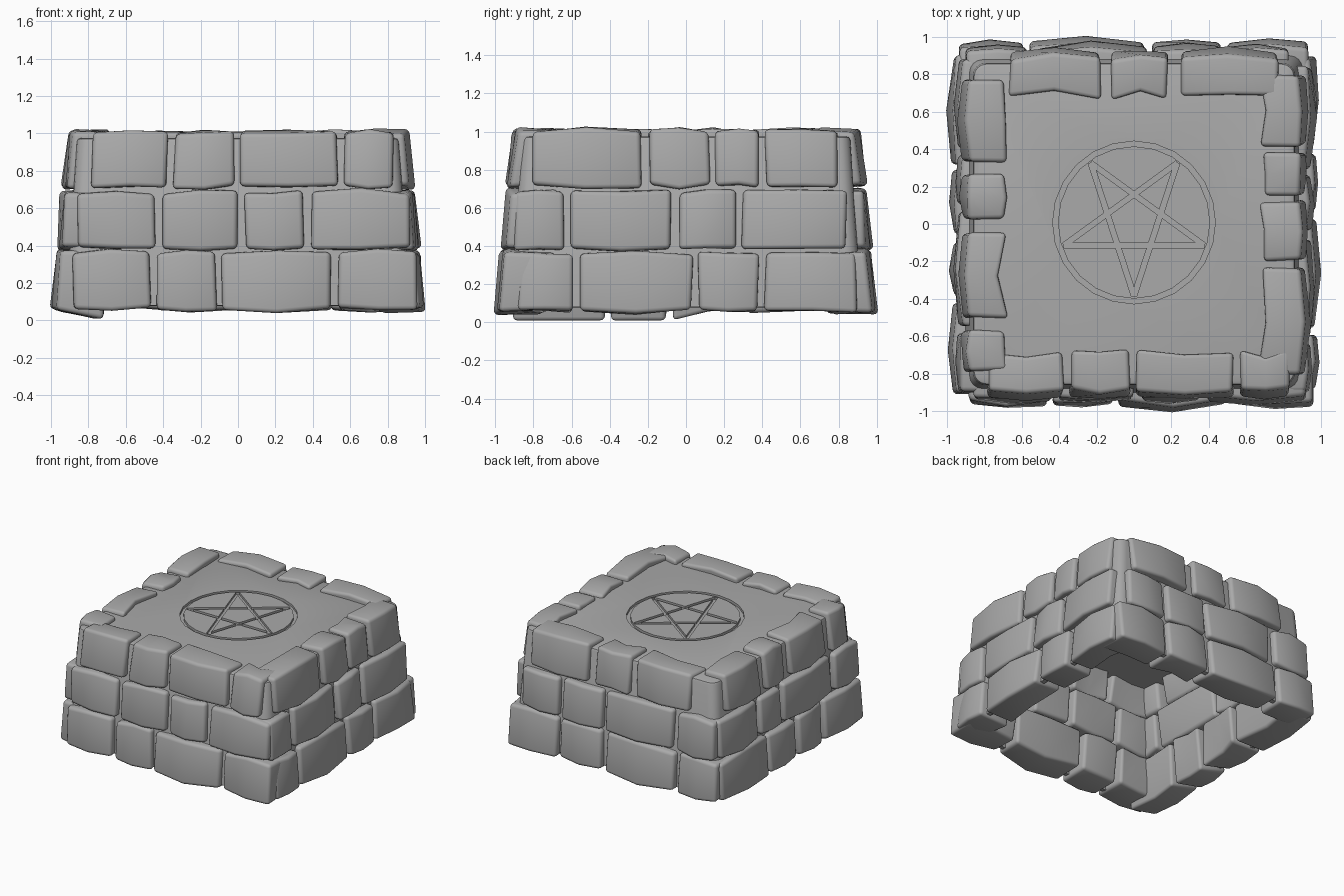
import bpy, bmesh, math, random
from mathutils import Vector, Matrix

random.seed(4)
cube = bpy.data.objects.get("Cube")
if cube:
    bpy.data.objects.remove(cube, do_unlink=True)

STONE = (0.4, 0.4, 0.4, 1)
stone = bpy.data.materials.new("grey stone")
stone.use_nodes = True
stone.diffuse_color = STONE
bsdf = next(n for n in stone.node_tree.nodes if n.type == 'BSDF_PRINCIPLED')
bsdf.inputs["Base Color"].default_value = STONE


def add_object(name, bm, smooth=True):
    bmesh.ops.recalc_face_normals(bm, faces=bm.faces)
    mesh = bpy.data.meshes.new(name)
    bm.to_mesh(mesh)
    bm.free()
    mesh.materials.append(stone)
    obj = bpy.data.objects.new(name, mesh)
    bpy.context.scene.collection.objects.link(obj)
    if smooth:
        mesh.shade_smooth()
        mesh.set_sharp_from_angle(angle=math.radians(40))
    return obj


def jitter(amount):
    return random.uniform(-amount, amount)


# Each side maps (distance along the wall, distance outward) to x and y
SIDES = {
    "front": lambda u, d: (u, -d),
    "right": lambda u, d: (d, u),
    "back": lambda u, d: (u, d),
    "left": lambda u, d: (-d, u),
}

# Rows: bottom, top, outward distance at bottom and at top, depth
ROWS = {
    "low": (0.06, 0.365, 0.97, 0.945, 0.25),
    "middle": (0.385, 0.685, 0.945, 0.92, 0.24),
    "upper": (0.715, 1.005, 0.92, 0.885, 0.21),
}

# Joint positions along each wall
JOINTS = {
    ("front", "low"): (-.90, -.45, -.10, .52, .97),
    ("front", "middle"): (-.87, -.43, .02, .37, .94),
    ("front", "upper"): (-.80, -.36, -.01, .55, .85),
    ("right", "low"): (-.90, -.57, .05, .395, .91),
    ("right", "middle"): (-.92, -.62, -.055, .275, .86),
    ("right", "upper"): (-.83, -.215, .14, .40, .81),
    ("back", "low"): (-.95, -.58, .08, .48, .95),
    ("back", "middle"): (-.92, -.545, .09, .48, .84),
    ("back", "upper"): (-.70, -.15, .215, .80),
    ("left", "low"): (-.93, -.41, -.08, .30, .92),
    ("left", "middle"): (-.92, -.565, .085, .38, .90),
    ("left", "upper"): (-.82, -.535, -.01, .295, .81),
}


def add_brick(side, row, number, u0, u1):
    z0, z1, d0, d1, depth = ROWS[row]
    length = u1 - u0
    bm = bmesh.new()
    bmesh.ops.create_cube(bm, size=1)
    # A middle cut lets long stones swell outward
    bmesh.ops.bisect_plane(bm, geom=bm.verts[:] + bm.edges[:] + bm.faces[:],
                           plane_co=(0, 0, 0), plane_no=(1, 0, 0))
    bm.normal_update()
    rim = [e for e in bm.edges if e.calc_face_angle() > 1]
    for v in bm.verts:
        along, outer, high = v.co.x, v.co.y > 0, v.co.z > 0
        u = u0 + (along + 0.5) * length + jitter(0.01)
        d = (d1 if high else d0) + jitter(0.01)
        z = (z1 if high else z0) + jitter(0.013)
        if abs(along) < 0.1:
            d += 0.05 * length
            z += 0.02 * length * (1 if high else -1)
        if not outer:
            d -= depth + jitter(0.02)
            # Settled stones dip on their inner edge
            if side == "left" and row == "low" and u < 0 and not high:
                z = 0.005
        v.co = (*SIDES[side](u, d), z)
    # Mirrored sides need their faces turned outward before rounding
    bmesh.ops.recalc_face_normals(bm, faces=bm.faces)
    bm.normal_update()
    bmesh.ops.bevel(bm, geom=rim, offset=0.024, segments=3, profile=0.5,
                    affect='EDGES', clamp_overlap=True)
    add_object(f"{side}_{row}_brick_{number}", bm)


for (side, row), joints in JOINTS.items():
    gap = 0.035 if row == "upper" and side in ("back", "left") else 0.019
    for i, (a, b) in enumerate(zip(joints, joints[1:])):
        add_brick(side, row, i + 1, a + gap, b - gap)

# Mortar core: tapered shell with rounded corners, open underneath
bm = bmesh.new()
bmesh.ops.create_cube(bm, size=2)
for v in bm.verts:
    half = 0.86 if v.co.z > 0 else 0.92
    v.co = (v.co.x * half, v.co.y * half, 0.975 if v.co.z > 0 else 0.08)
bm.normal_update()
bmesh.ops.delete(bm, geom=[f for f in bm.faces if f.normal.z < -0.9], context='FACES')
corners = [e for e in bm.edges if abs(e.verts[0].co.z - e.verts[1].co.z) > 0.5]
bmesh.ops.bevel(bm, geom=corners, offset=0.07, segments=4, profile=0.5, affect='EDGES')
lip = [e for e in bm.edges if all(v.co.z > 0.97 for v in e.verts)]
bmesh.ops.bevel(bm, geom=lip, offset=0.02, segments=2, profile=0.5, affect='EDGES')
core = add_object("mortar_core", bm)
shell = core.modifiers.new("shell", 'SOLIDIFY')
shell.thickness = 0.035
shell.offset = -1

# Engraved ring and five-pointed star
CENTER = Vector((0, 0.008, 0.975))
cutters = []
bm = bmesh.new()
profile = [bm.verts.new(CENTER + Vector((r, 0, z)))
           for r, z in ((0.407, -0.02), (0.435, -0.02), (0.435, 0.05), (0.407, 0.05))]
edges = [bm.edges.new((profile[i], profile[(i + 1) % 4])) for i in range(4)]
bmesh.ops.spin(bm, geom=profile + edges, cent=CENTER, axis=(0, 0, 1),
               angle=math.tau, steps=24)
bmesh.ops.remove_doubles(bm, verts=bm.verts, dist=0.0005)
cutters.append(add_object("ring_cutter", bm, False))

for i in range(5):
    p, q = (Vector((math.cos(t), math.sin(t), 0)) * 0.393 for t in
            (-math.pi / 2 + math.tau * k / 5 for k in (i, i + 2)))
    bm = bmesh.new()
    bmesh.ops.create_cube(bm, size=1)
    bmesh.ops.scale(bm, vec=((q - p).length, 0.028, 0.1), verts=bm.verts)
    turn = Matrix.Rotation(math.atan2(q.y - p.y, q.x - p.x), 4, 'Z')
    lift = Vector((0, 0, 0.03 + 0.001 * i))
    bmesh.ops.transform(bm, verts=bm.verts,
                        matrix=Matrix.Translation(CENTER + (p + q) / 2 + lift) @ turn)
    cutters.append(add_object(f"star_cutter_{i + 1}", bm, False))

for cutter in cutters:
    cutter.hide_render = True
    cut = core.modifiers.new("engrave", 'BOOLEAN')
    cut.operation = 'DIFFERENCE'
    cut.solver = 'EXACT'
    cut.object = cutter

# Bake the engraving, then drop the cutters
bpy.context.view_layer.update()
graph = bpy.context.evaluated_depsgraph_get()
carved = bpy.data.meshes.new_from_object(core.evaluated_get(graph))
core.modifiers.clear()
core.data = carved
carved.set_sharp_from_angle(angle=math.radians(40))
for cutter in cutters:
    bpy.data.objects.remove(cutter, do_unlink=True)
